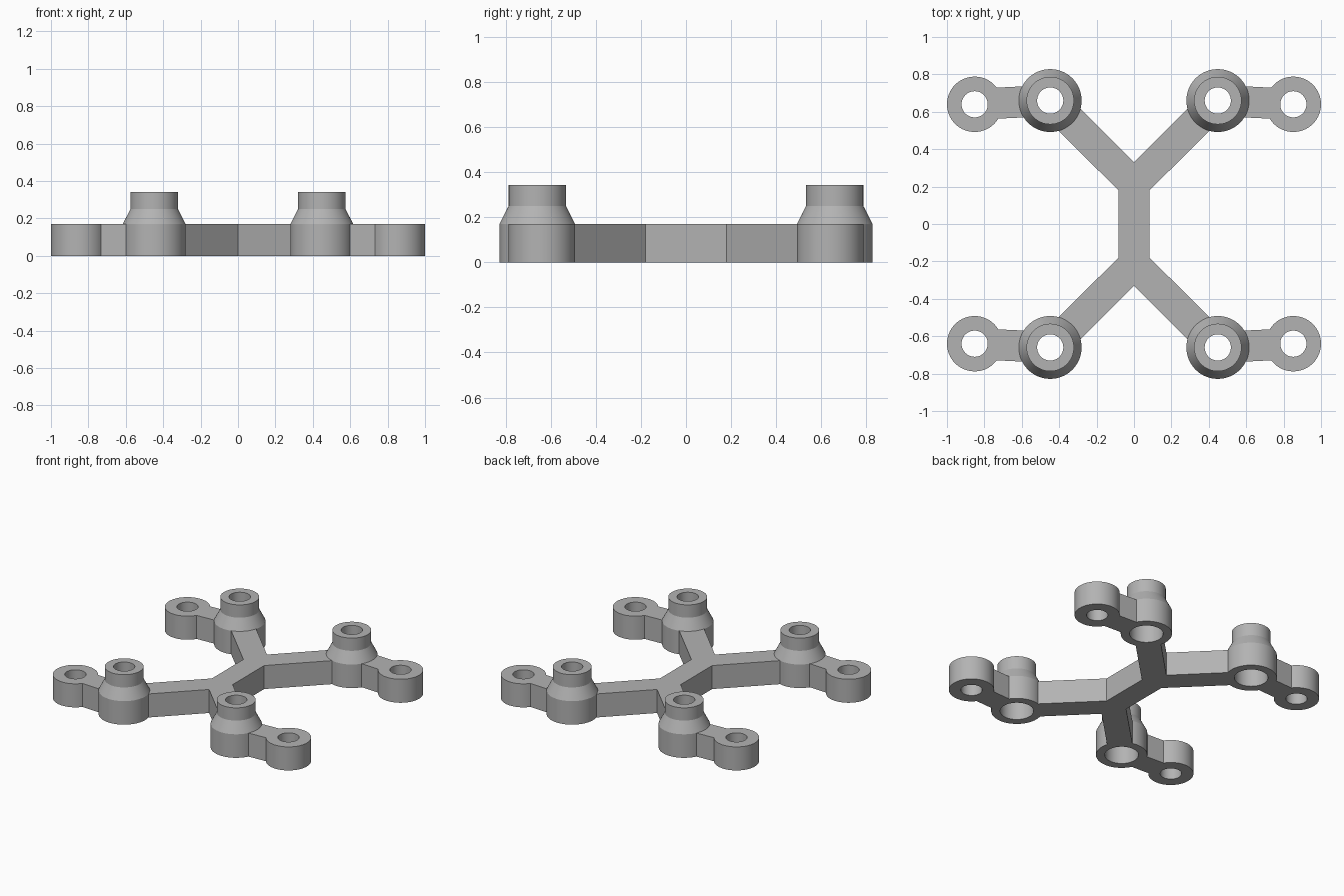
import bpy, bmesh
from math import atan2, asin, cos, sin, pi, radians
from mathutils import Vector

cube = bpy.data.objects.get("Cube")
if cube:
    bpy.data.objects.remove(cube)

GREY = (0.45, 0.45, 0.45, 1)
mat = bpy.data.materials.new("plain_grey")
mat.use_nodes = True
mat.diffuse_color = GREY
mat.node_tree.nodes["Principled BSDF"].inputs["Base Color"].default_value = GREY

HALF = 0.083            # half width of every bar
THICK = 0.17            # bar and eyelet thickness
BOSS = Vector((0.448, 0.66))
EYE = Vector((0.852, 0.64))
BOSS_R, EYE_R, HOLE_R = 0.168, 0.148, 0.07
SEGMENTS = 64


def arc(centre, radius, start, end, steps):
    """Points along an arc, both ends included."""
    angles = [start + (end - start) * i / steps for i in range(steps + 1)]
    return [centre + Vector((cos(a), sin(a))) * radius for a in angles]


def finish(bm, name):
    bmesh.ops.recalc_face_normals(bm, faces=bm.faces)
    mesh = bpy.data.meshes.new(name)
    bm.to_mesh(mesh)
    bm.free()
    mesh.materials.append(mat)
    obj = bpy.data.objects.new(name, mesh)
    bpy.context.collection.objects.link(obj)
    bpy.ops.object.select_all(action='DESELECT')
    obj.select_set(True)
    bpy.context.view_layer.objects.active = obj
    bpy.ops.object.shade_smooth_by_angle(angle=radians(25))


def plate(name, loops):
    """Extrude an outline, with optional hole loops, to the bar thickness."""
    bm = bmesh.new()
    for loop in loops:
        verts = [bm.verts.new((p.x, p.y, 0)) for p in loop]
        for a, b in zip(verts, verts[1:] + verts[:1]):
            bm.edges.new((a, b))
    bmesh.ops.triangle_fill(bm, edges=bm.edges[:], use_beauty=True)
    top = bmesh.ops.extrude_face_region(bm, geom=bm.faces[:])["geom"]
    verts = [v for v in top if isinstance(v, bmesh.types.BMVert)]
    bmesh.ops.translate(bm, verts=verts, vec=(0, 0, THICK))
    bmesh.ops.dissolve_limit(bm, angle_limit=0.01, verts=bm.verts[:], edges=bm.edges[:])
    finish(bm, name)


def lathe(name, centre, profile):
    """Spin a closed radius/height profile around a vertical axis."""
    bm = bmesh.new()
    verts = [bm.verts.new((centre.x + r, centre.y, z)) for r, z in profile]
    edges = [bm.edges.new(pair) for pair in zip(verts, verts[1:] + verts[:1])]
    bmesh.ops.spin(bm, geom=verts + edges, cent=(centre.x, centre.y, 0),
                   axis=(0, 0, 1), angle=2 * pi, steps=SEGMENTS)
    bmesh.ops.remove_doubles(bm, verts=bm.verts[:], dist=1e-4)
    finish(bm, name)


def flipped(points, sx, sy):
    return [Vector((p.x * sx, p.y * sy)) for p in points]


# Frame: a centre spine that forks into two diagonal arms at each end
seat_r = BOSS_R - 0.003
spread = asin(HALF / seat_r)
diagonal = -3 * pi / 4
arm_end = arc(BOSS, seat_r, diagonal + spread, diagonal - spread, 8)
quarter = [Vector((HALF, 0.18))] + arm_end
outline = (quarter + [Vector((0, 0.33))]
           + flipped(quarter, -1, 1)[::-1]
           + flipped(quarter, -1, -1)
           + [Vector((0, -0.33))]
           + flipped(quarter, 1, -1)[::-1])
plate("frame", [outline])

# Eyelet with its short neck, ending on the wall of the boss
neck = atan2(BOSS.y - EYE.y, BOSS.x - EYE.x)
mouth = asin(HALF / EYE_R)
eyelet = (arc(EYE, EYE_R, neck + mouth - 2 * pi, neck - mouth, 48)
          + arc(BOSS, seat_r, neck + pi + spread, neck + pi - spread, 8))
eye_hole = arc(EYE, HOLE_R, 0, 2 * pi, 48)[:-1]

# Hollow boss: wide foot, tapered shoulder, narrow collar
boss_profile = [(BOSS_R, 0), (BOSS_R, THICK), (0.127, 0.25), (0.127, 0.342),
                (HOLE_R, 0.342), (HOLE_R, 0.25), (0.11, THICK), (0.11, 0)]

for side, sx in (("left", 1), ("right", -1)):
    for end, sy in (("front", -1), ("back", 1)):
        plate(f"{end}_{side}_eyelet",
              [flipped(eyelet, sx, sy), flipped(eye_hole, sx, sy)])
        lathe(f"{end}_{side}_boss", flipped([BOSS], sx, sy)[0], boss_profile)
